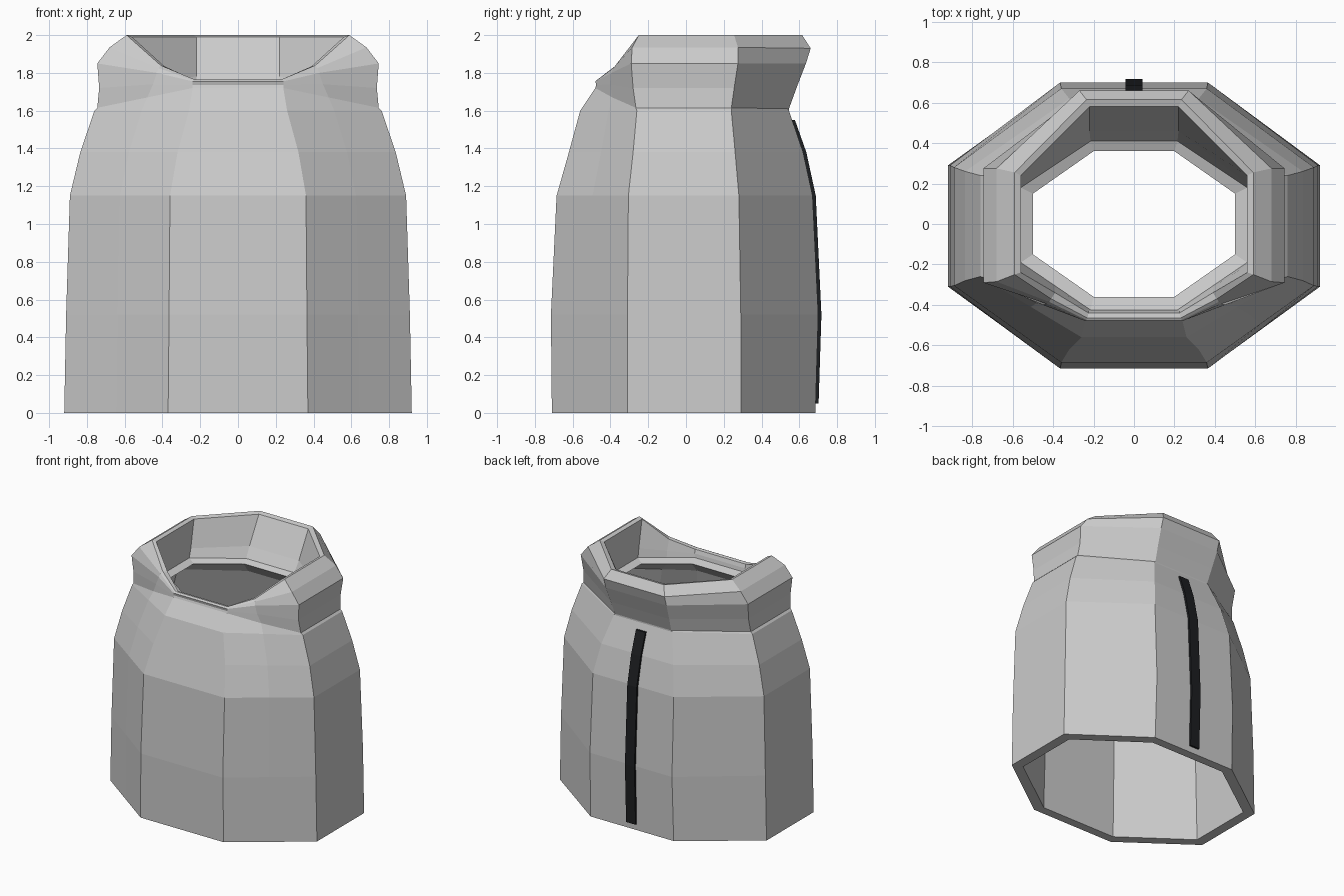
import bpy, bmesh


def octagon(z, a, front, b, side_front, side_back, back):
    # half outline (x >= 0) of an eight-sided ring, with a midpoint on the front diagonal
    mid = ((a + b) / 2, (front + side_front) / 2, z)
    return [(a, front, z), mid, (b, side_front, z), (b, side_back, z), (a, back, z)]


def finish(bm, name, color=None):
    bmesh.ops.recalc_face_normals(bm, faces=bm.faces)
    mesh = bpy.data.meshes.new(name)
    bm.to_mesh(mesh)
    bm.free()
    obj = bpy.data.objects.new(name, mesh)
    bpy.context.collection.objects.link(obj)
    if color:
        mat = bpy.data.materials.new(name + "_material")
        mat.diffuse_color = color
        mesh.materials.append(mat)
    return obj


def loft(bm, rings, closed):
    loops = [[bm.verts.new(p) for p in r] for r in rings]
    pairs = list(zip(loops, loops[1:]))
    if closed:
        pairs.append((loops[-1], loops[0]))
    for lo, hi in pairs:
        n = len(lo)
        for i in range(n):
            j = (i + 1) % n
            bm.faces.new((lo[i], lo[j], hi[j], hi[i]))
    return loops


# Outer body: z, front half width, front y, side x, side front y, side back y, back y
body = [octagon(*r) for r in (
    (0.00, 0.37, -0.71, 0.92, -0.31, 0.29, 0.685),
    (0.52, 0.365, -0.715, 0.91, -0.31, 0.29, 0.70),
    (1.15, 0.36, -0.685, 0.89, -0.305, 0.28, 0.67),
    (1.38, 0.32, -0.62, 0.835, -0.28, 0.26, 0.62),
    (1.60, 0.26, -0.56, 0.76, -0.26, 0.24, 0.545))]

# Collar: each ring dips at the front to form the neckline
collar = [
    [(.24, -.48, 1.72), (.48, -.39, 1.67), (.745, -.265, 1.615), (.745, .24, 1.615), (.25, .545, 1.61)],
    [(.24, -.475, 1.735), (.45, -.40, 1.74), (.735, -.28, 1.72), (.735, .255, 1.72), (.26, .585, 1.72)],
    [(.24, -.48, 1.755), (.43, -.395, 1.80), (.745, -.29, 1.85), (.745, .275, 1.85), (.27, .635, 1.85)],
    [(.235, -.475, 1.76), (.42, -.385, 1.825), (.68, -.285, 1.935), (.68, .275, 1.935), (.27, .66, 1.93)],
    [(.23, -.465, 1.765), (.41, -.37, 1.84), (.59, -.25, 2.0), (.59, .255, 2.0), (.235, .615, 2.0)],
    [(.225, -.44, 1.76), (.39, -.34, 1.835), (.56, -.24, 1.99), (.56, .24, 1.99), (.22, .58, 1.99)],
    [(.225, -.43, 1.73), (.39, -.315, 1.75), (.56, -.20, 1.77), (.56, .20, 1.77), (.22, .46, 1.78)]]

# Neck ledge and the inner lining down to the hem
lining = [octagon(*r) for r in (
    (1.70, 0.215, -0.425, 0.56, -0.19, 0.18, 0.41),
    (1.68, 0.20, -0.36, 0.50, -0.15, 0.15, 0.36),
    (1.57, 0.24, -0.48, 0.68, -0.22, 0.20, 0.47),
    (1.15, 0.325, -0.61, 0.81, -0.27, 0.25, 0.60),
    (0.00, 0.335, -0.64, 0.84, -0.275, 0.255, 0.615))]

bm = bmesh.new()
rings = [h + [(-x, y, z) for x, y, z in reversed(h)] for h in body + collar + lining]
loft(bm, rings, True)
finish(bm, "vest_body")

# Back strip following the back profile
path = [(0.05, 0.68), (0.52, 0.695), (1.15, 0.665), (1.38, 0.615), (1.55, 0.555)]
w, t = 0.042, 0.022
bm = bmesh.new()
loops = loft(bm, [[(-w, y - 0.01, z), (w, y - 0.01, z), (w, y + t, z), (-w, y + t, z)]
                  for z, y in path], False)
bm.faces.new(loops[0])
bm.faces.new(loops[-1])
finish(bm, "back_strip", (0.012, 0.013, 0.015, 1))
